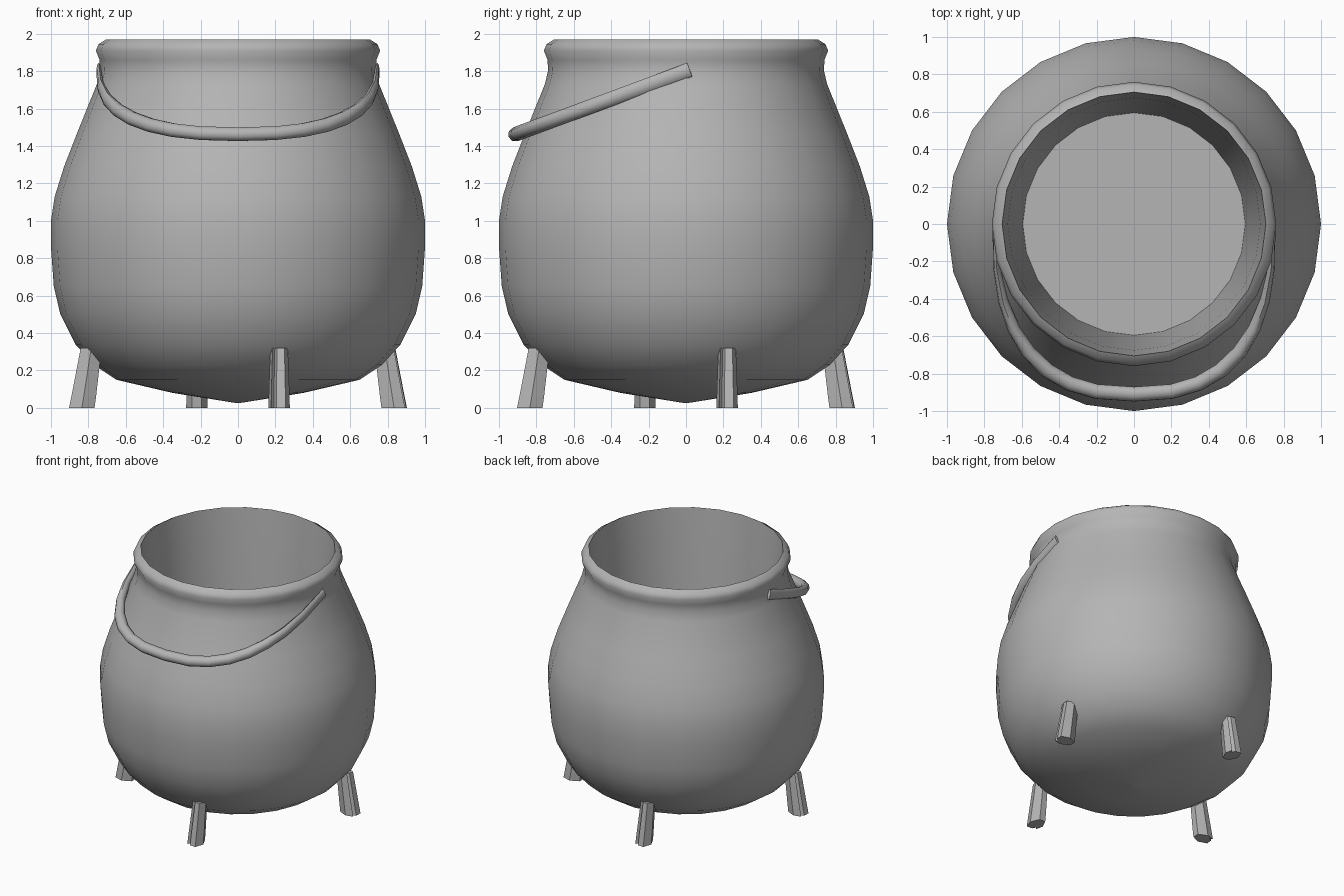
import bpy, bmesh, math
from mathutils import Vector

if "Cube" in bpy.data.objects:
    bpy.data.objects.remove(bpy.data.objects["Cube"])

# Dark iron grey shared by every part
iron = bpy.data.materials.new("dark_iron")
iron.diffuse_color = (0.46, 0.46, 0.46, 1)
iron.use_nodes = True
iron.node_tree.nodes["Principled BSDF"].inputs["Base Color"].default_value = iron.diffuse_color


def loft(name, rings, smooth=None):
    """Skin a list of equal-length point rings and cap both ends."""
    bm = bmesh.new()
    loops = [[bm.verts.new(p) for p in ring] for ring in rings]
    n = len(loops[0])
    for a, b in zip(loops, loops[1:]):
        for i in range(n):
            j = (i + 1) % n
            bm.faces.new((a[i], a[j], b[j], b[i]))
    bm.faces.new(loops[0][::-1])
    bm.faces.new(loops[-1])
    bmesh.ops.recalc_face_normals(bm, faces=bm.faces)
    mesh = bpy.data.meshes.new(name)
    bm.to_mesh(mesh)
    bm.free()
    mesh.materials.append(iron)
    obj = bpy.data.objects.new(name, mesh)
    bpy.context.collection.objects.link(obj)
    if smooth:
        bpy.ops.object.select_all(action='DESELECT')
        obj.select_set(True)
        bpy.context.view_layer.objects.active = obj
        bpy.ops.object.shade_smooth_by_angle(angle=math.radians(smooth))
    return obj


# Pot: outside from the pointed base up, over the rim, down to the inner floor
profile = [(0.005, 0.025), (0.35, 0.08), (0.65, 0.15), (0.77, 0.23),
           (0.87, 0.34), (0.95, 0.5), (0.985, 0.65), (1.0, 0.86), (1.0, 1.0),
           (0.98, 1.13), (0.93, 1.29), (0.86, 1.47), (0.755, 1.73),
           (0.738, 1.80), (0.74, 1.86), (0.76, 1.91), (0.745, 1.945),
           (0.705, 1.97), (0.675, 1.6), (0.595, 0.28)]
SIDES = 24
loft("cauldron_pot",
     [[(r * math.cos(t), r * math.sin(t), z)
       for t in (2 * math.pi * i / SIDES for i in range(SIDES))]
      for r, z in profile], smooth=55)

# Handle: squarish half-ring in a sloping plane, flattened towards its ends
STEPS = 16
path, widths = [], []
for i in range(STEPS + 1):
    t = math.pi * i / STEPS
    x = math.copysign(abs(math.cos(t)) ** 0.8, math.cos(t)) * 0.745
    y = 0.02 - 0.93 * abs(math.sin(t)) ** 0.8
    path.append(Vector((x, y, 1.80 + 0.37 * y)))
    widths.append(0.012 + 0.03 * min(1, 1.3 * abs(math.sin(t))))
up = Vector((0, -0.37, 1)).normalized()
rings = []
for i, p in enumerate(path):
    tangent = (path[min(i + 1, STEPS)] - path[max(i - 1, 0)]).normalized()
    side = tangent.cross(up).normalized()
    rings.append([p + side * widths[i] * math.cos(a) + up * 0.039 * math.sin(a)
                  for a in (math.pi * k / 4 for k in range(8))])
loft("handle", rings, smooth=50)

# Legs: splayed prisms with a groove down the outer face, a quarter turn apart
# section: radial and sideways position; levels: height, distance, depth, width
section = [(-1, -0.45), (-1, 0.45), (0, 1), (1, 0.6), (0.95, -0.25),
           (0.55, -0.5), (0.85, -0.75), (0, -1)]
levels = [(0.0, 0.835, 0.068, 0.057), (0.06, 0.825, 0.066, 0.056),
          (0.32, 0.785, 0.056, 0.047)]
for q in range(4):
    c, s = math.cos(q * math.pi / 2), math.sin(q * math.pi / 2)
    leg_rings = []
    for z, out, depth, width in levels:
        ring = []
        for radial, sideways in section:
            x, y = out + depth * radial, 0.22 + width * sideways
            ring.append((x * c - y * s, x * s + y * c, z))
        leg_rings.append(ring)
    loft(f"leg_{q + 1}", leg_rings)
